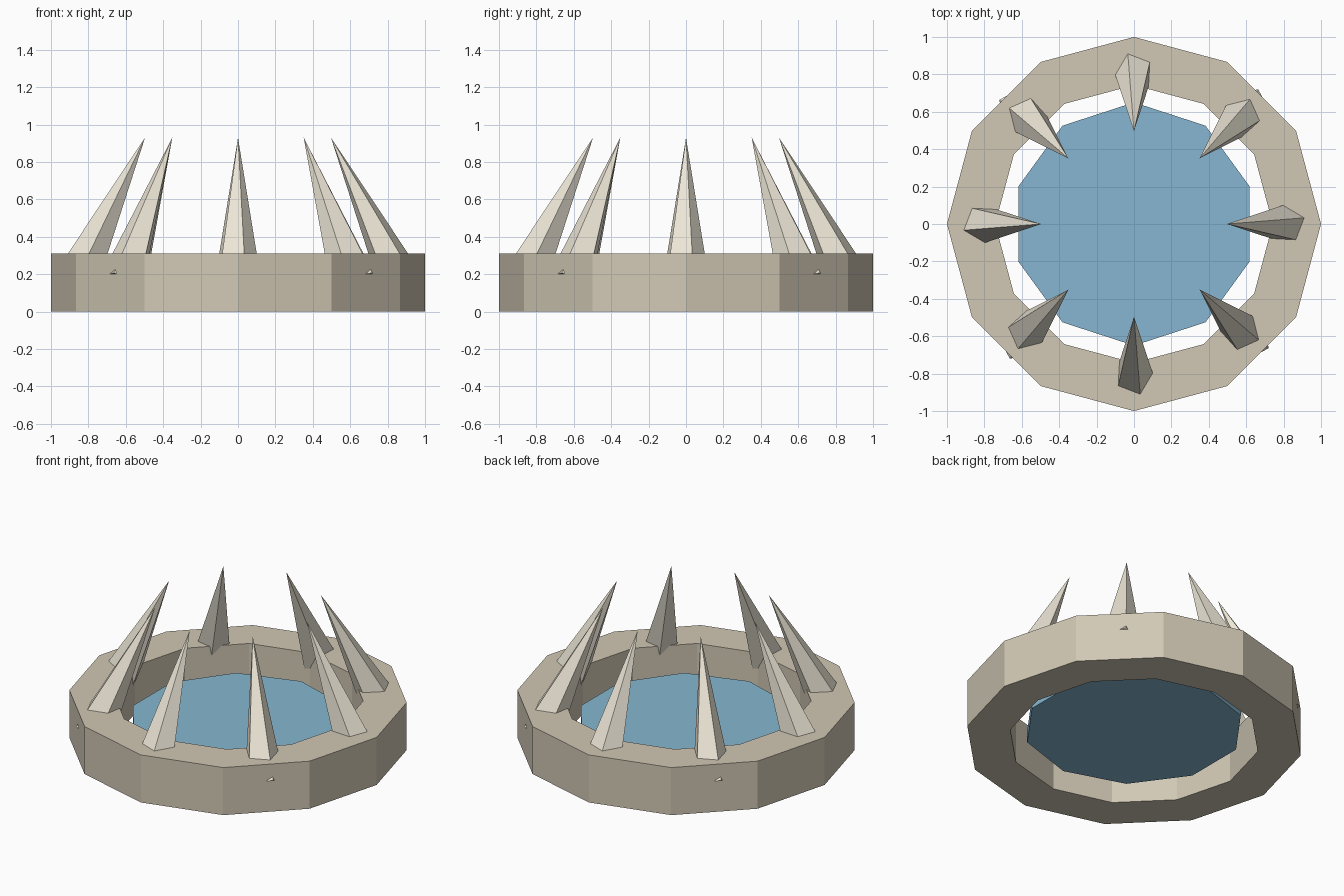
import bpy, bmesh
from math import sin, cos, pi, radians
from mathutils import Vector

if "Cube" in bpy.data.objects:
    bpy.data.objects.remove(bpy.data.objects["Cube"])


def material(name, rgb):
    m = bpy.data.materials.new(name)
    m.diffuse_color = (*rgb, 1)
    m.use_nodes = True
    m.node_tree.nodes["Principled BSDF"].inputs["Base Color"].default_value = m.diffuse_color
    return m


def finish(name, bm, mat):
    bmesh.ops.recalc_face_normals(bm, faces=bm.faces)
    me = bpy.data.meshes.new(name)
    bm.to_mesh(me)
    bm.free()
    me.materials.append(mat)
    ob = bpy.data.objects.new(name, me)
    bpy.context.collection.objects.link(ob)
    return ob


def loop(bm, r, z, n):
    return [bm.verts.new((r * cos(pi / 2 + 2 * pi * i / n),
                          r * sin(pi / 2 + 2 * pi * i / n), z)) for i in range(n)]


stone = material("stone", (0.64, 0.58, 0.46))
bone = material("bone", (0.85, 0.80, 0.68))
water = material("water", (0.24, 0.47, 0.64))

# Twelve-sided stone rim: rectangular section swept round
bm = bmesh.new()
section = [(1.0, 0.0), (1.0, 0.31), (0.742, 0.31), (0.742, 0.0)]
rings = [loop(bm, r, z, 12) for r, z in section]
for a, b in zip(rings, rings[1:] + rings[:1]):
    for i in range(12):
        j = (i + 1) % 12
        bm.faces.new((a[i], a[j], b[j], b[i]))
finish("pool_rim", bm, stone)

# Ten-sided water slab, floating inside the rim
bm = bmesh.new()
low, high = loop(bm, 0.65, 0.08, 10), loop(bm, 0.65, 0.16, 10)
bm.faces.new(low)
bm.faces.new(high)
for i in range(10):
    j = (i + 1) % 10
    bm.faces.new((low[i], low[j], high[j], high[i]))
finish("water_surface", bm, water)

# Eight five-sided spikes leaning inward
TILT, LENGTH, RADIUS = 0.45, 0.86, 0.125
tip = Vector((0.497, 0, 0.93))
axis = Vector((-sin(TILT), 0, cos(TILT)))
outward = Vector((cos(TILT), 0, sin(TILT)))
side = Vector((0, 1, 0))
for k in range(8):
    bm = bmesh.new()
    centre = tip - axis * LENGTH
    base = []
    for i in range(5):
        a = radians(18 + 72 * i)
        base.append(bm.verts.new(centre + RADIUS * (outward * cos(a) + side * sin(a))))
    top = bm.verts.new(tip)
    bm.faces.new(base)
    for i in range(5):
        bm.faces.new((base[i], base[(i + 1) % 5], top))
    ob = finish(f"spike_{k + 1}", bm, bone)
    ob.rotation_euler.z = k * pi / 4
